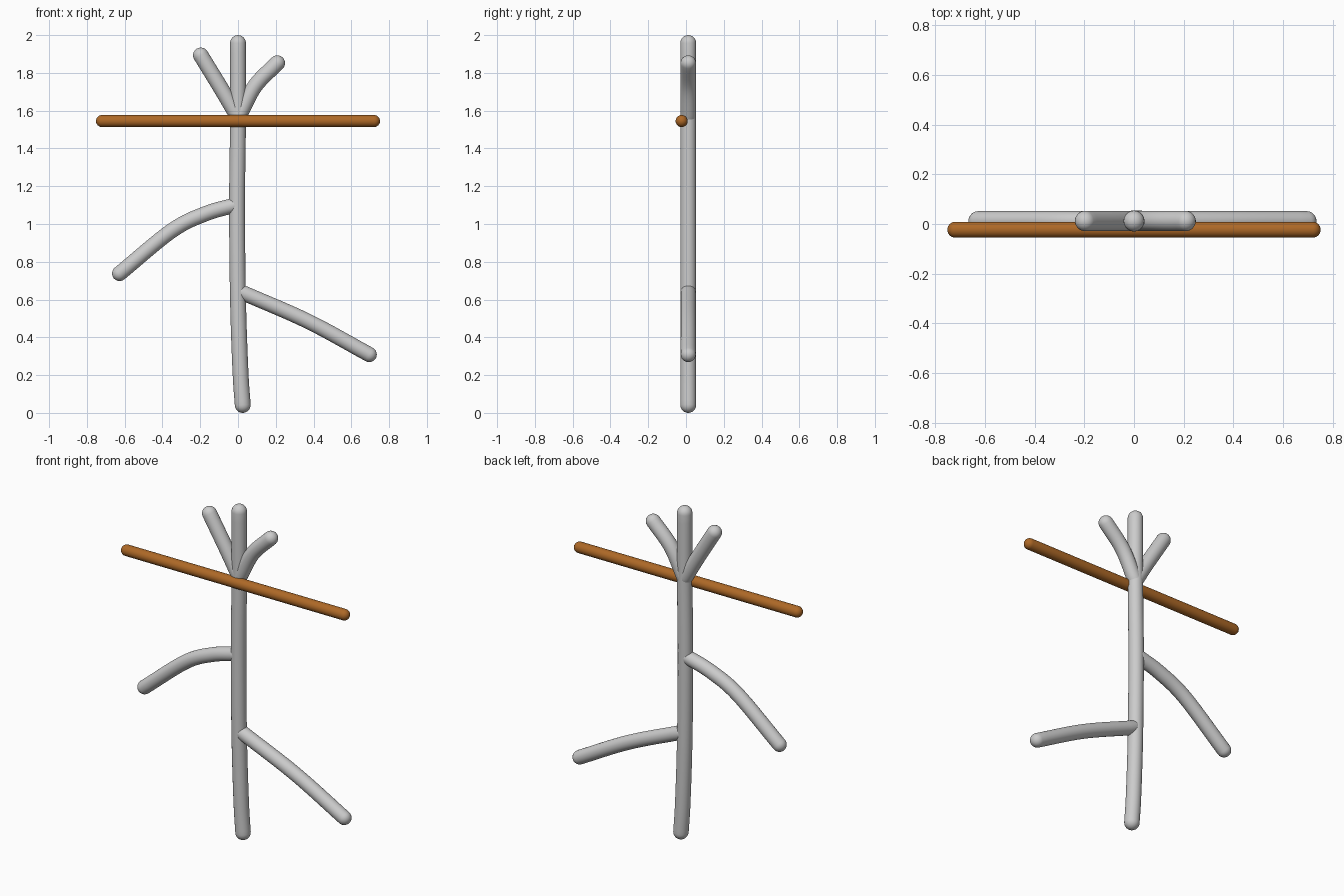
import bpy, bmesh, math
from mathutils import Vector

if "Cube" in bpy.data.objects:
    bpy.data.objects.remove(bpy.data.objects["Cube"])

SIDES = 32


def spline(pts, steps=8):
    """Smooth curve through the given points."""
    p = [2 * pts[0] - pts[1]] + pts + [2 * pts[-1] - pts[-2]]
    out = []
    for i in range(1, len(p) - 2):
        a, b, c, d = p[i - 1:i + 3]
        for s in range(steps):
            t = s / steps
            out.append(0.5 * (2 * b + (c - a) * t + (2 * a - 5 * b + 4 * c - d) * t * t
                              + (3 * b - a - 3 * c + d) * t ** 3))
    return out + [pts[-1]]


def rod(name, xz, y, radius, material=None, caps=6):
    """Round-ended rod swept along a path in the xz plane."""
    path = spline([Vector((x, y, z)) for x, z in xz])
    n = len(path)
    tan = [(path[min(i + 1, n - 1)] - path[max(i - 1, 0)]).normalized() for i in range(n)]
    # rings as (centre, tangent, radius), with hemispheres at both ends
    arc = [math.pi / 2 * k / caps for k in range(1, caps)]
    rings = [(path[0] - tan[0] * radius * math.sin(a), tan[0], radius * math.cos(a))
             for a in reversed(arc)]
    rings += [(c, t, radius) for c, t in zip(path, tan)]
    rings += [(path[-1] + tan[-1] * radius * math.sin(a), tan[-1], radius * math.cos(a))
              for a in arc]
    bm = bmesh.new()
    depth = Vector((0, 1, 0))
    loops = []
    for c, t, r in rings:
        side = depth.cross(t)
        loops.append([bm.verts.new(c + r * (math.cos(a) * side + math.sin(a) * depth))
                      for a in (2 * math.pi * k / SIDES for k in range(SIDES))])
    for lo, hi in zip(loops, loops[1:]):
        for k in range(SIDES):
            j = (k + 1) % SIDES
            bm.faces.new((lo[k], lo[j], hi[j], hi[k]))
    for loop, tip in ((loops[0], path[0] - tan[0] * radius),
                      (loops[-1], path[-1] + tan[-1] * radius)):
        v = bm.verts.new(tip)
        for k in range(SIDES):
            bm.faces.new((loop[k], loop[(k + 1) % SIDES], v))
    bmesh.ops.recalc_face_normals(bm, faces=bm.faces)
    for f in bm.faces:
        f.smooth = True
    mesh = bpy.data.meshes.new(name)
    bm.to_mesh(mesh)
    bm.free()
    if material:
        mesh.materials.append(material)
    ob = bpy.data.objects.new(name, mesh)
    bpy.context.collection.objects.link(ob)
    return ob


wood = bpy.data.materials.new("brown_wood")
wood.diffuse_color = (0.42, 0.14, 0.02, 1)
wood.use_nodes = True
wood.node_tree.nodes["Principled BSDF"].inputs["Base Color"].default_value = wood.diffuse_color

# gently bowed trunk
rod("trunk", [(0.025, 0.042), (0.013, 0.22), (0, 0.6), (-0.005, 1.1), (0, 1.55), (0, 1.958)],
    0.012, 0.042)
# two prongs fanning out at the top
rod("left_prong", [(-0.003, 1.57), (-0.085, 1.71), (-0.197, 1.893)], 0.012, 0.041)
rod("right_prong", [(0.005, 1.57), (0.09, 1.73), (0.208, 1.852)], 0.012, 0.041)
# drooping side branches
rod("left_branch", [(-0.015, 1.10), (-0.17, 1.055), (-0.35, 0.965), (-0.627, 0.738)], 0.012, 0.04)
rod("right_branch", [(0.02, 0.638), (0.37, 0.485), (0.695, 0.309)], 0.012, 0.04)
# crossbar in front of the trunk
rod("crossbar", [(-0.72, 1.545), (0.72, 1.545)], -0.023, 0.032, wood)
